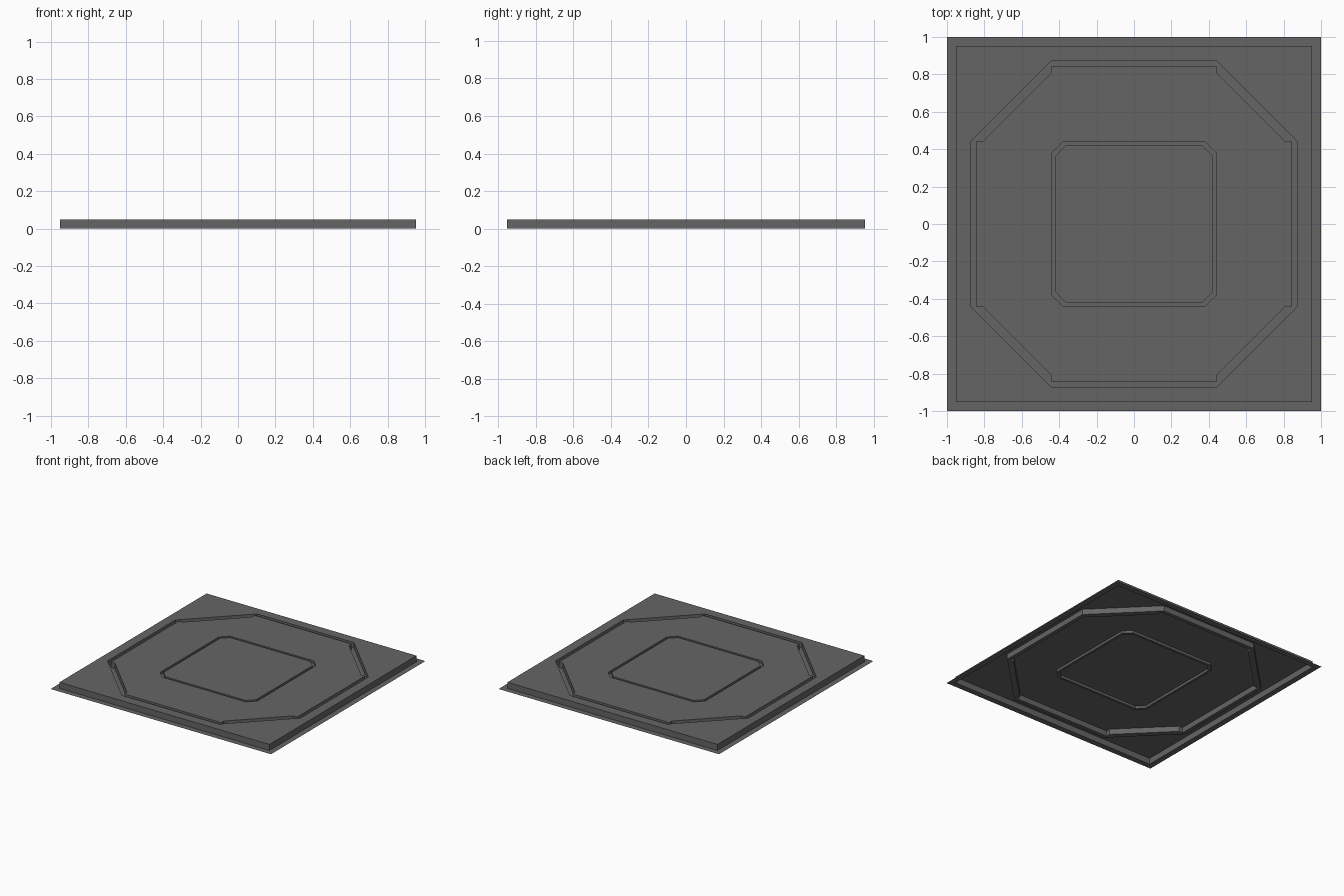
import bpy
import bmesh

cube = bpy.data.objects.get("Cube")
if cube:
    bpy.data.objects.remove(cube, do_unlink=True)

grey = bpy.data.materials.new("dark_grey")
grey.use_nodes = True
colour = (0.13, 0.13, 0.13, 1)
grey.diffuse_color = colour
grey.node_tree.nodes["Principled BSDF"].inputs["Base Color"].default_value = colour

TOP = 0.05
OUTER_FLOOR = 0.005
INNER_FLOOR = 0.03


def square(h):
    return [(h, h)] * 4


def chamfered(h, c):
    """Quarter outline of a square with cut corners."""
    return [(h, c), (h, c), (c, h), (c, h)]


def notched(h, n, c):
    """Quarter outline of an octagon with a small step at each end of the cuts."""
    return [(h, c), (n, c), (c, n), (c, h)]


def loop(bm, quarter, z):
    """Turn a quarter outline four times about the centre."""
    pts = list(quarter)
    verts = []
    for _ in range(4):
        verts += [bm.verts.new((x, y, z)) for x, y in pts]
        pts = [(-y, x) for x, y in pts]
    return verts


def bridge(bm, a, b):
    """Join two loops, merging repeated corners and skipping empty faces."""
    for i in range(len(a)):
        j = (i + 1) % len(a)
        corners = []
        for v in (a[i], a[j], b[j], b[i]):
            if all((v.co - w.co).length > 1e-5 for w in corners):
                corners.append(v)
        if len(corners) < 3:
            continue
        face = bm.faces.new(corners)
        if face.calc_area() < 1e-6:
            bm.faces.remove(face)


# Outlines from the rim inwards: flange, wall, outer groove, inner groove
octagon = chamfered(0.875, 0.44)
octagon_inside = notched(0.845, 0.81, 0.44)
panel = chamfered(0.44, 0.38)
panel_inside = chamfered(0.42, 0.365)
outlines = [
    (square(1.0), 0), (square(0.953), 0), (square(0.953), TOP),
    (octagon, TOP), (octagon, OUTER_FLOOR),
    (octagon_inside, OUTER_FLOOR), (octagon_inside, TOP),
    (panel, TOP), (panel, INNER_FLOOR),
    (panel_inside, INNER_FLOOR), (panel_inside, TOP),
]

bm = bmesh.new()
loops = [loop(bm, quarter, z) for quarter, z in outlines]
for a, b in zip(loops, loops[1:]):
    bridge(bm, a, b)

# Centre panel
centre = loops[-1]
bm.faces.new([v for i, v in enumerate(centre) if i % 2 == 0])
bmesh.ops.remove_doubles(bm, verts=bm.verts, dist=1e-5)

mesh = bpy.data.meshes.new("grooved_floor_plate")
bm.to_mesh(mesh)
bm.free()
mesh.materials.append(grey)
plate = bpy.data.objects.new("grooved_floor_plate", mesh)
bpy.context.collection.objects.link(plate)
